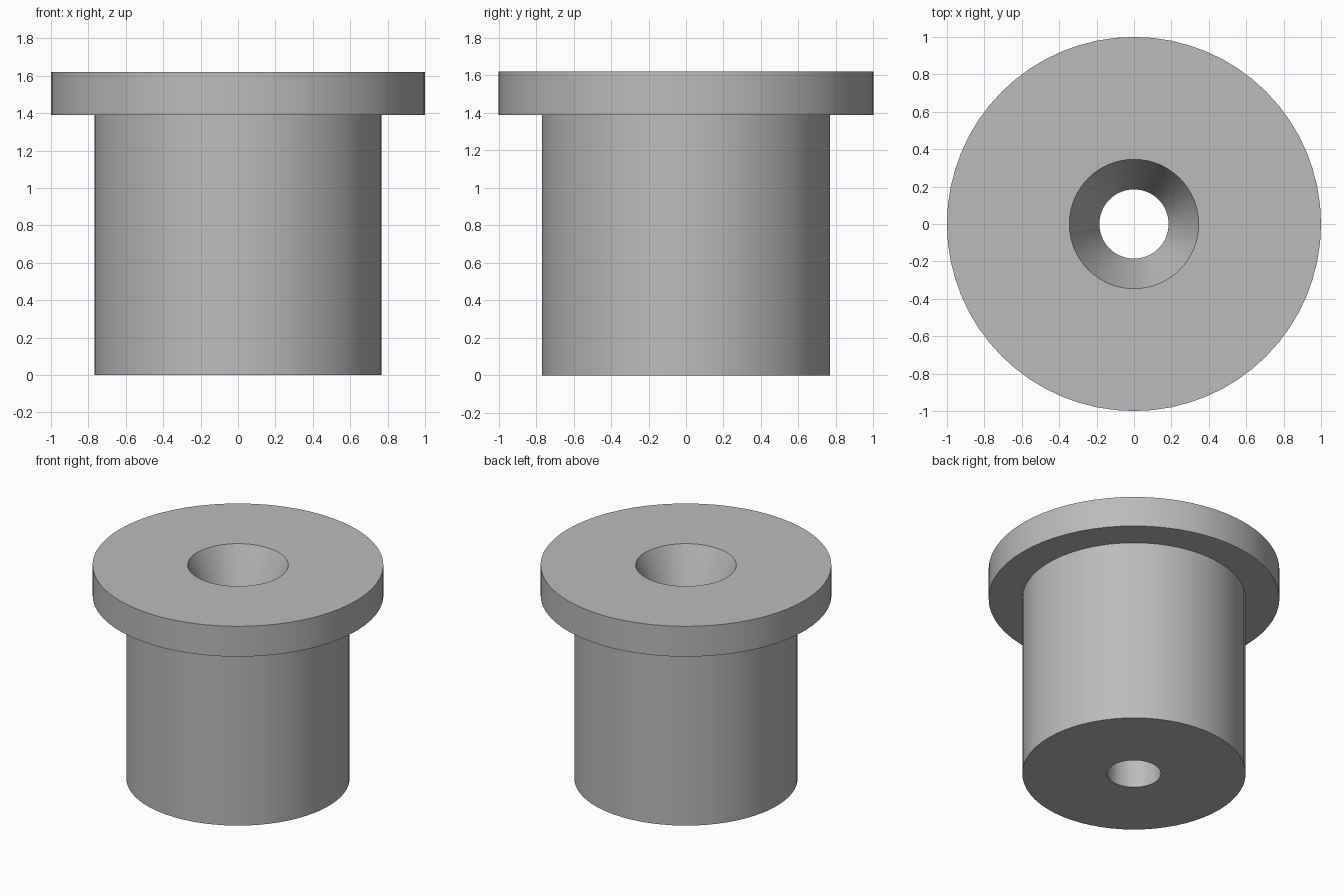
import bpy, bmesh, math

if "Cube" in bpy.data.objects:
    bpy.data.objects.remove(bpy.data.objects["Cube"])

SEGMENTS = 64

# Closed (radius, height) profile of the flanged bushing with a countersunk bore
PROFILE = [
    (0.185, 0.0), (0.768, 0.0),      # underside
    (0.768, 1.39), (1.0, 1.39),      # barrel and flange shoulder
    (1.0, 1.62), (0.346, 1.62),      # flange rim and top
    (0.185, 1.25),                   # countersink down to the bore
]


def lathe(name, profile, segments, material):
    """Revolve a closed profile around the z axis."""
    bm = bmesh.new()
    rings = []
    for i in range(segments):
        a = 2 * math.pi * i / segments
        rings.append([bm.verts.new((r * math.cos(a), r * math.sin(a), z))
                      for r, z in profile])
    n = len(profile)
    for i in range(segments):
        a, b = rings[i], rings[(i + 1) % segments]
        for j in range(n):
            k = (j + 1) % n
            bm.faces.new((a[j], b[j], b[k], a[k]))
    bmesh.ops.recalc_face_normals(bm, faces=bm.faces[:])
    mesh = bpy.data.meshes.new(name)
    bm.to_mesh(mesh)
    bm.free()
    mesh.materials.append(material)
    obj = bpy.data.objects.new(name, mesh)
    bpy.context.collection.objects.link(obj)
    return obj


# Plain grey metal
grey = bpy.data.materials.new("grey_metal")
grey.diffuse_color = (0.5, 0.5, 0.5, 1.0)
grey.use_nodes = True
grey.node_tree.nodes["Principled BSDF"].inputs["Base Color"].default_value = grey.diffuse_color

# Bushing, smooth round walls with crisp rims
bushing = lathe("flanged_bushing", PROFILE, SEGMENTS, grey)
bpy.context.view_layer.objects.active = bushing
bushing.select_set(True)
bpy.ops.object.shade_smooth_by_angle(angle=math.radians(20))
